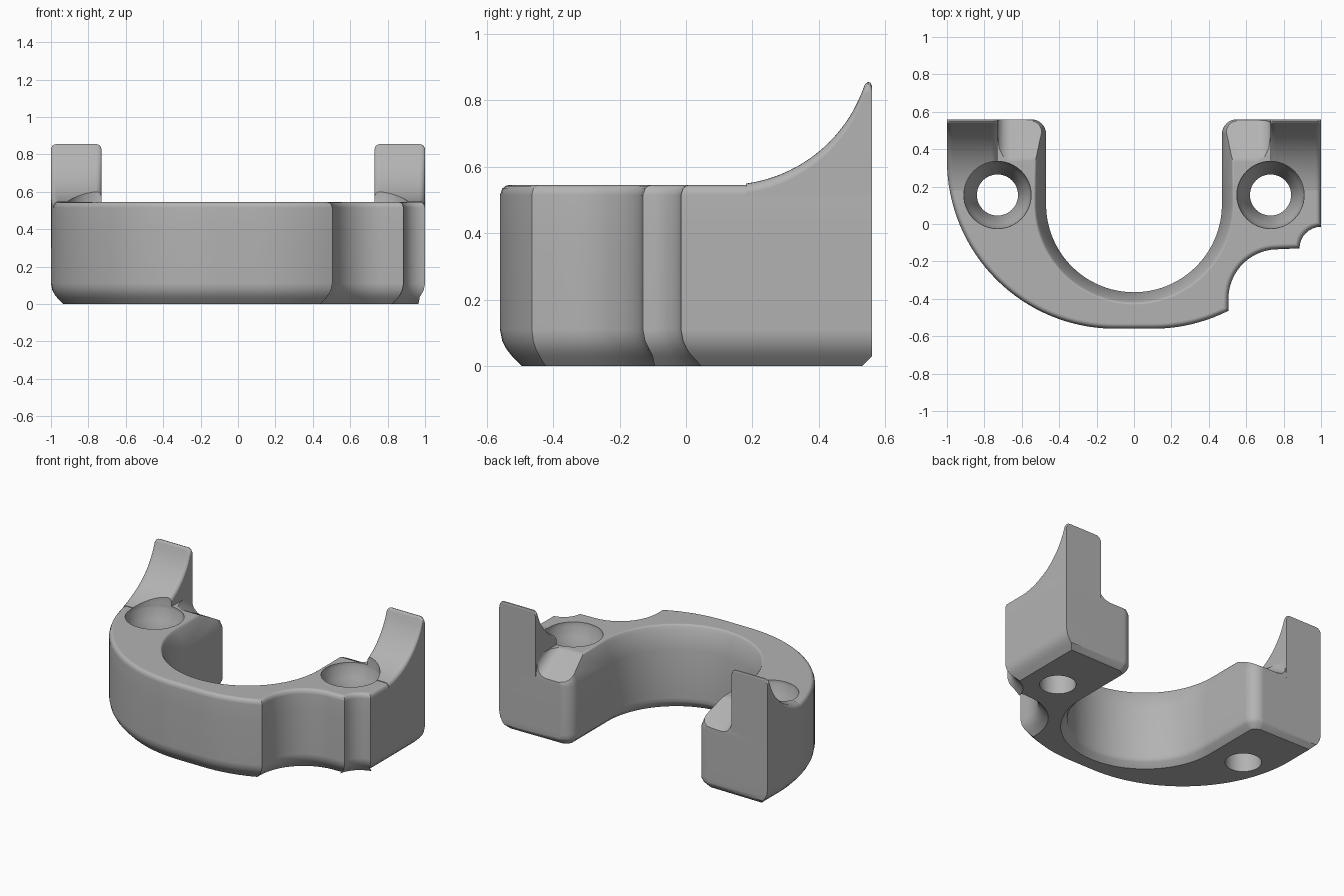
import bpy, bmesh
from math import sin, cos, radians, sqrt, pi
from mathutils import Vector

cube = bpy.data.objects.get("Cube")
if cube:
    bpy.data.objects.remove(cube)

grey = bpy.data.materials.new("plain_grey")
grey.use_nodes = True
grey.diffuse_color = (0.45, 0.45, 0.45, 1)
grey.node_tree.nodes["Principled BSDF"].inputs["Base Color"].default_value = (0.45, 0.45, 0.45, 1)

TOP, BACK, HOLE_X, HOLE_Y, HORN_X = 0.545, 0.56, 0.73, 0.155, 0.73


def make_object(name, bm):
    bmesh.ops.recalc_face_normals(bm, faces=bm.faces)
    mesh = bpy.data.meshes.new(name)
    bm.to_mesh(mesh)
    bm.free()
    mesh.materials.append(grey)
    obj = bpy.data.objects.new(name, mesh)
    bpy.context.collection.objects.link(obj)
    return obj


def loft(name, rings):
    """Join closed rings of equal length and cap both ends."""
    bm = bmesh.new()
    loops = [[bm.verts.new(p) for p in ring] for ring in rings]
    n = len(loops[0])
    for a, b in zip(loops, loops[1:]):
        for i in range(n):
            j = (i + 1) % n
            bm.faces.new((a[i], a[j], b[j], b[i]))
    bm.faces.new(loops[0])
    bm.faces.new(loops[-1])
    return make_object(name, bm)


def arc(cx, cy, r, start, end, steps):
    angles = [radians(start + (end - start) * i / steps) for i in range(steps + 1)]
    return [(cx + r * cos(a), cy + r * sin(a)) for a in angles]


def cut(obj, cutter):
    cutter.hide_render = True
    mod = obj.modifiers.new("cut", 'BOOLEAN')
    mod.operation, mod.solver, mod.object = 'DIFFERENCE', 'EXACT', cutter
    bpy.context.view_layer.objects.active = obj
    bpy.ops.object.modifier_apply(modifier=mod.name)


def inset(points, edge_dist):
    """Move every edge of a counterclockwise outline inwards by its own distance."""
    n = len(points)
    pts = [Vector(p) for p in points]
    normals = []
    for i in range(n):
        d = (pts[(i + 1) % n] - pts[i]).normalized()
        normals.append(Vector((-d.y, d.x)))
    result = []
    for i in range(n):
        n1, n2, d1, d2 = normals[i - 1], normals[i], edge_dist[i - 1], edge_dist[i]
        c = n1.dot(n2)
        if d1 == d2:
            move = (n1 + n2) * (d1 / (1 + c))
        elif c > 0.9:
            move = (n1 * d1 + n2 * d2) / 2
        else:
            move = (n1 * (d1 - c * d2) + n2 * (d2 - c * d1)) / (1 - c * c)
        result.append(pts[i] + move)
    return result


# Outline: outer wall with side notch, right back end, inner U, left back end
outer = [(-1, BACK)]
outer += arc(-0.1, 0.34, 0.9, 180, 270, 32)
outer += arc(0.1, 0.34, 0.9, 270, 296.7, 10)
outer += arc(0.77, -0.40, 0.265, 180, 90, 20)
outer += arc(1.0, -0.13, 0.115, 180, 90, 8)
back_left = [(1, BACK)]
inner = arc(0.55, 0.48, 0.08, 90, 180, 8)
inner += arc(0, 0.105, 0.47, 0, -180, 48)
inner += arc(-0.55, 0.48, 0.08, 0, 90, 8)
outline = outer + back_left + inner
groups = [0] * len(outer) + [2] + [1] * (len(inner) - 1) + [2]

# Each level: height, then inset of the outer wall, inner wall and back ends
levels = [
    (0.0, (0.065, 0.04, 0.03)),
    (0.03, (0.036, 0.01, 0)),
    (0.05, (0.02, 0, 0)),
    (0.075, (0.007, 0, 0)),
    (0.11, (0, 0, 0)),
    (0.40, (0, 0, 0)),
    (0.515, (0, 0.045, 0)),
    (0.534, (0.007, 0.053, 0)),
    (0.542, (0.016, 0.059, 0)),
    (TOP, (0.028, 0.066, 0)),
]
body = loft("clamp_body", [
    [(p.x, p.y, z) for p in inset(outline, [d[g] for g in groups])]
    for z, d in levels])


# Horns: a concave sweep rising to the back, with rounded upper edges
def horn(name, side):
    rings = []
    fillet = 0.03
    heights = []
    for i in range(25):
        y = 0.18 + 0.355 * i / 24
        heights.append((y, 0.985 - sqrt(0.44 ** 2 - (y - 0.12) ** 2)))
    heights += [(0.54, 0.85), (0.548, 0.855), (0.555, 0.853), (BACK, 0.843)]
    for y, z in heights:
        x_out = 1.0
        if side < 0 and y < 0.34:
            x_out = 0.1 + sqrt(0.81 - (y - 0.34) ** 2)
        section = [(HORN_X, 0.3)]
        section += arc(HORN_X + fillet, z - fillet, fillet, 180, 90, 5)
        section += arc(x_out - fillet, z - fillet, fillet, 90, 0, 5)
        section.append((x_out, 0.3))
        rings.append([(side * x, y, h) for x, h in section])
    return loft(name, rings)


horns = {1: horn("left_horn", 1), -1: horn("right_horn", -1)}


# Cutters: countersunk bolt hole and the sloping dip behind it
def bolt_cutter(side):
    profile = [(0.11, -0.1), (0.11, 0.34), (0.16, 0.45), (0.18, 0.52), (0.18, 1.2)]
    return loft("bolt_cutter", [
        [(side * HOLE_X + r * cos(a), HOLE_Y + r * sin(a), z)
         for a in [2 * pi * k / 48 for k in range(48)]]
        for r, z in profile])


def dip_cutter(side):
    rings = []
    for y, z in [(0.30, 0.56), (0.36, 0.532), (0.44, 0.49), (0.52, 0.443), (0.62, 0.38)]:
        section = [(0.3, z), (0.66, z), (0.695, z + 0.01), (0.72, z + 0.035),
                   (HORN_X, z + 0.07), (HORN_X, 0.9), (0.3, 0.9)]
        rings.append([(side * x, y, h) for x, h in section])
    return loft("dip_cutter", rings)


for side, horn_obj in horns.items():
    bolt, dip = bolt_cutter(side), dip_cutter(side)
    cut(body, bolt)
    cut(body, dip)
    cut(horn_obj, bolt)
    bpy.data.objects.remove(bolt)
    bpy.data.objects.remove(dip)

# Smooth shading with crisp creases
for obj in [body, *horns.values()]:
    bpy.ops.object.select_all(action='DESELECT')
    obj.select_set(True)
    bpy.context.view_layer.objects.active = obj
    bpy.ops.object.shade_smooth_by_angle(angle=radians(35))
    mod = obj.modifiers.new("weighted", 'WEIGHTED_NORMAL')
    mod.keep_sharp = True
